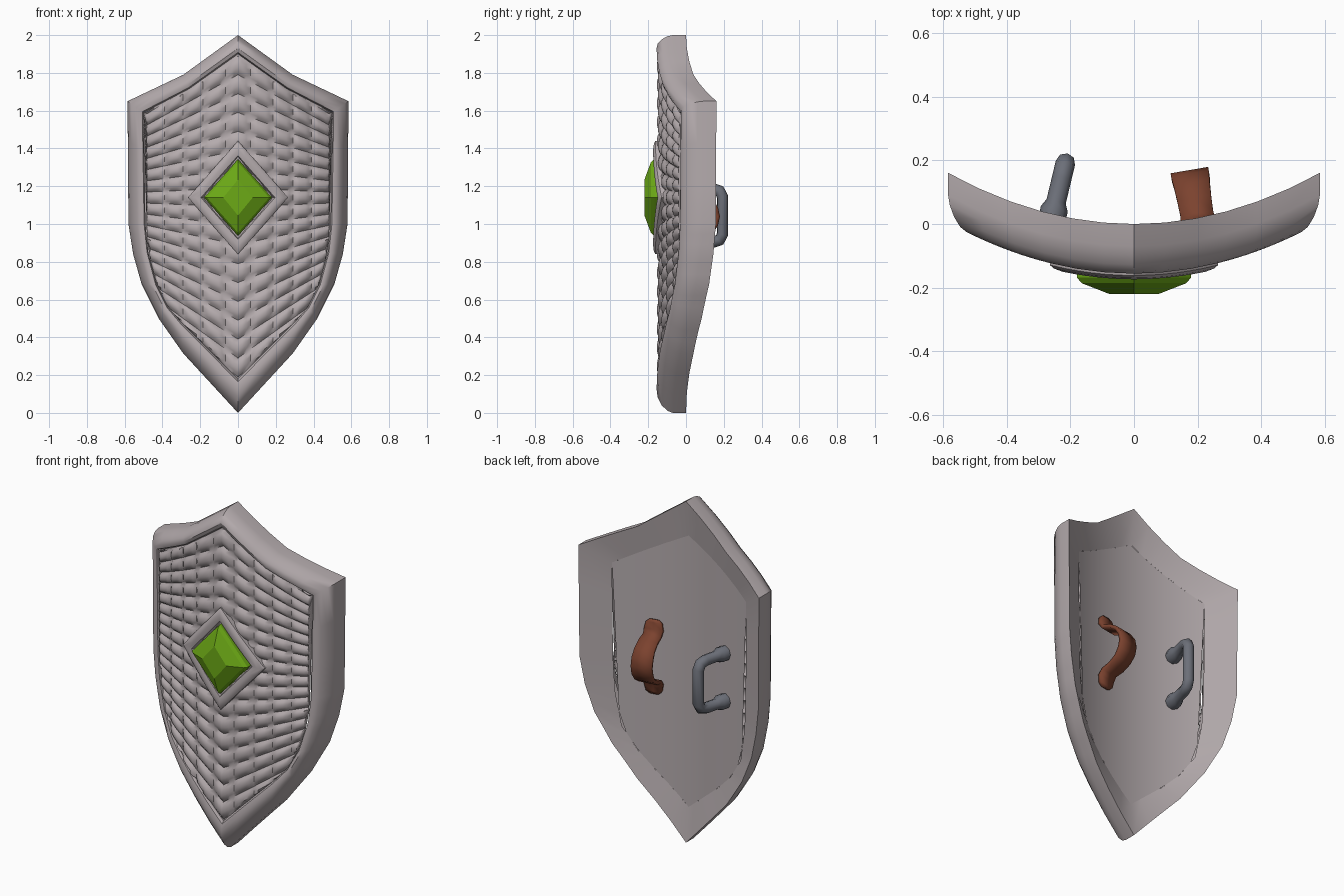
import bpy, bmesh, math
from mathutils import Vector

cube = bpy.data.objects.get("Cube")
if cube:
    bpy.data.objects.remove(cube)


def material(name, rgb):
    m = bpy.data.materials.new(name)
    m.use_nodes = True
    col = (*rgb, 1)
    m.diffuse_color = col
    m.node_tree.nodes["Principled BSDF"].inputs["Base Color"].default_value = col
    return m


GREY = material("pale warm grey", (0.46, 0.41, 0.42))
GREEN = material("gem green", (0.15, 0.40, 0.008))
BROWN = material("leather brown", (0.20, 0.055, 0.028))
STEEL = material("dark steel", (0.15, 0.16, 0.19))


def bend(x):
    """Sideways curvature of the whole shield."""
    return 0.47 * x * x


def finish(name, bm, mat, angle=35, facing=0):
    bmesh.ops.recalc_face_normals(bm, faces=bm.faces)
    if facing and sum(f.normal.y * f.calc_area() for f in bm.faces) * facing < 0:
        bmesh.ops.reverse_faces(bm, faces=bm.faces)
    me = bpy.data.meshes.new(name)
    bm.to_mesh(me)
    bm.free()
    me.materials.append(mat)
    ob = bpy.data.objects.new(name, me)
    bpy.context.collection.objects.link(ob)
    smooth(ob, angle)
    return ob


def smooth(ob, angle):
    bpy.ops.object.select_all(action='DESELECT')
    ob.select_set(True)
    bpy.context.view_layer.objects.active = ob
    if angle:
        bpy.ops.object.shade_smooth_by_angle(angle=math.radians(angle))


def loft(name, rings, mat, angle=35, cap=False):
    """Skin closed rings of equal length."""
    bm = bmesh.new()
    vs = [[bm.verts.new(p) for p in r] for r in rings]
    for a, b in zip(vs, vs[1:]):
        for i in range(len(a)):
            j = (i + 1) % len(a)
            bm.faces.new((a[i], a[j], b[j], b[i]))
    if cap:
        bm.faces.new(vs[0])
        bm.faces.new(vs[-1])
    return finish(name, bm, mat, angle)


def grid(rows):
    bm = bmesh.new()
    vs = [[bm.verts.new(p) for p in r] for r in rows]
    for a, b in zip(vs, vs[1:]):
        for i in range(len(a) - 1):
            bm.faces.new((a[i], a[i + 1], b[i + 1], b[i]))
    return bm


def closed(half, steps=3):
    """Mirror a half outline and subdivide each side."""
    pts = half + [(-x, z) for x, z in half[-2:0:-1]]
    out = []
    for p, q in zip(pts, pts[1:] + pts[:1]):
        for k in range(steps):
            t = k / steps
            out.append((p[0] + (q[0] - p[0]) * t, p[1] + (q[1] - p[1]) * t))
    return out


def bent(outline, y):
    return [(x, bend(x) + y, z) for x, z in outline]


def height_at(points, x):
    for (x0, z0), (x1, z1) in zip(points, points[1:]):
        if x <= x1:
            return z0 + (z1 - z0) * (x - x0) / (x1 - x0)
    return points[-1][1]


# Half outlines from top point to bottom point; the third point is the corner
OUTER = [(0, 2), (.29, 1.79), (.585, 1.65), (.58, 1.0), (.555, .84),
         (.51, .68), (.42, .5), (.29, .315), (0, 0)]
FRONT = [(0, 1.9), (.26, 1.715), (.5, 1.59), (.49, 1.0), (.475, .85),
         (.43, .68), (.37, .56), (.3, .48), (0, .18)]
BACK = [(0, 1.79), (.22, 1.67), (.435, 1.55), (.43, 1.0), (.42, .8),
        (.385, .6), (.3, .47), (.2, .37), (0, .2)]

# Rounded rim
outer, front, back = closed(OUTER), closed(FRONT), closed(BACK)


def between(t):
    return [(a + (c - a) * t, b + (d - b) * t)
            for (a, b), (c, d) in zip(outer, front)]


profile = [(1, -.11), (1, -.132), (.92, -.148), (.7, -.156), (.45, -.15),
           (.22, -.128), (.06, -.098), (0, -.07), (0, 0)]
rings = [bent(between(t), y) for t, y in profile]
rings.append(bent(back, -.025))
loft("rim", rings, GREY, 40)


def panel(name, half, seams, base, puff, facing):
    """Curved panel clipped to an outline, quilted along chevron rows."""
    top, bottom = half[:3], half[:1:-1]
    n = 6
    xs = [(a + (b - a) * k / n, k / n) for a, b in zip(seams, seams[1:])
          for k in range(n)] + [(seams[-1], 0)]
    rows = []
    for k in range(-52, 53):
        zc = 1.19 + .1 * k / 5
        v = (k % 5) / 5
        row = []
        for x, u in xs:
            ax = abs(x)
            z = zc - .85 * (zc - 1.14) * ax
            lo, hi = height_at(bottom, ax), height_at(top, ax)
            pillow = (math.sin(math.pi * u) ** .35) * (math.sin(math.pi * v) ** .6)
            row.append((x, base + bend(x) - puff * pillow, min(max(z, lo), hi)))
        rows.append(row)
    bm = grid(rows)
    for v in bm.verts:
        # flatten the clipped edge so the surplus rows collapse together
        lo, hi = height_at(bottom, abs(v.co.x)), height_at(top, abs(v.co.x))
        if v.co.z <= lo + 1e-5 or v.co.z >= hi - 1e-5:
            v.co.y = base + bend(v.co.x)
    bmesh.ops.remove_doubles(bm, verts=bm.verts, dist=.0005)
    bmesh.ops.dissolve_degenerate(bm, edges=bm.edges, dist=.0005)
    return finish(name, bm, GREY, 40, facing)


half_seams = [.065, .185, .29, .39, .5]
panel("quilted_front", FRONT, [-s for s in half_seams[::-1]] + half_seams,
      -.134, .021, -1)
panel("back_plate", BACK, [-.435, -.22, 0, .22, .435], -.025, 0, 1)


# Diamond frame and cut gem
def diamond(w, h, steps=1):
    return closed([(0, 1.14 + h), (w, 1.14), (0, 1.14 - h)], steps)


frame = [(1, -.12), (1, -.162), (.95, -.17), (.85, -.174), (.74, -.168), (.68, -.13)]
loft("gem_frame", [bent(diamond(.265 * s, .3 * s, 6), y) for s, y in frame], GREY, 30)
gem = [(.18, .203, -.13), (.18, .203, -.168), (.165, .187, -.186), (.078, .095, -.22)]
loft("gem", [[(x, y, z) for x, z in diamond(w, h)] for w, h, y in gem],
     GREEN, 0, True)

# Leather arm strap: flared feet and an arched band
lower = [(0, -.215, .025), (.006, -.2, .045), (.01, -.16, .054), (.03, -.13, .052),
         (.08, -.115, .054), (.125, -.085, .057), (.152, -.045, .06), (.162, 0, .06)]
path = lower + [(d, -z, w) for d, z, w in lower[-2::-1]]
out = Vector((-.17, 1, 0)).normalized()
side = Vector((1, .17, 0)).normalized()
foot = Vector((.203, 0, 1.04))
strap = finish("arm_strap", grid([[foot + out * d + side * w * s + Vector((0, 0, z))
                                   for s in (-1, 0, 1)] for d, z, w in path]), BROWN, 50)
solid = strap.modifiers.new("thickness", 'SOLIDIFY')
solid.thickness = .02
solid.offset = 0

# Steel hand grip: tube with swollen feet
lower = [(-.02, -.14, 1.35), (.04, -.14, 1.4), (.065, -.14, 1), (.14, -.14, 1),
         (.175, -.13, 1), (.19, -.1, 1)]
path = lower + [(d, -z, r) for d, z, r in lower[::-1]]
curve = bpy.data.curves.new("hand_grip", 'CURVE')
curve.dimensions = '3D'
curve.bevel_depth = .031
curve.bevel_resolution = 2
curve.use_fill_caps = True
spline = curve.splines.new('POLY')
spline.points.add(len(path) - 1)
out = Vector((.24, 1, 0)).normalized()
for p, (d, z, r) in zip(spline.points, path):
    p.co = (*(Vector((-.26, .008, 1.045 + z)) + out * d), 1)
    p.radius = r
curve.materials.append(STEEL)
grip = bpy.data.objects.new("hand_grip", curve)
bpy.context.collection.objects.link(grip)
smooth(grip, 0)
bpy.ops.object.convert(target='MESH')
smooth(bpy.context.view_layer.objects.active, 50)
